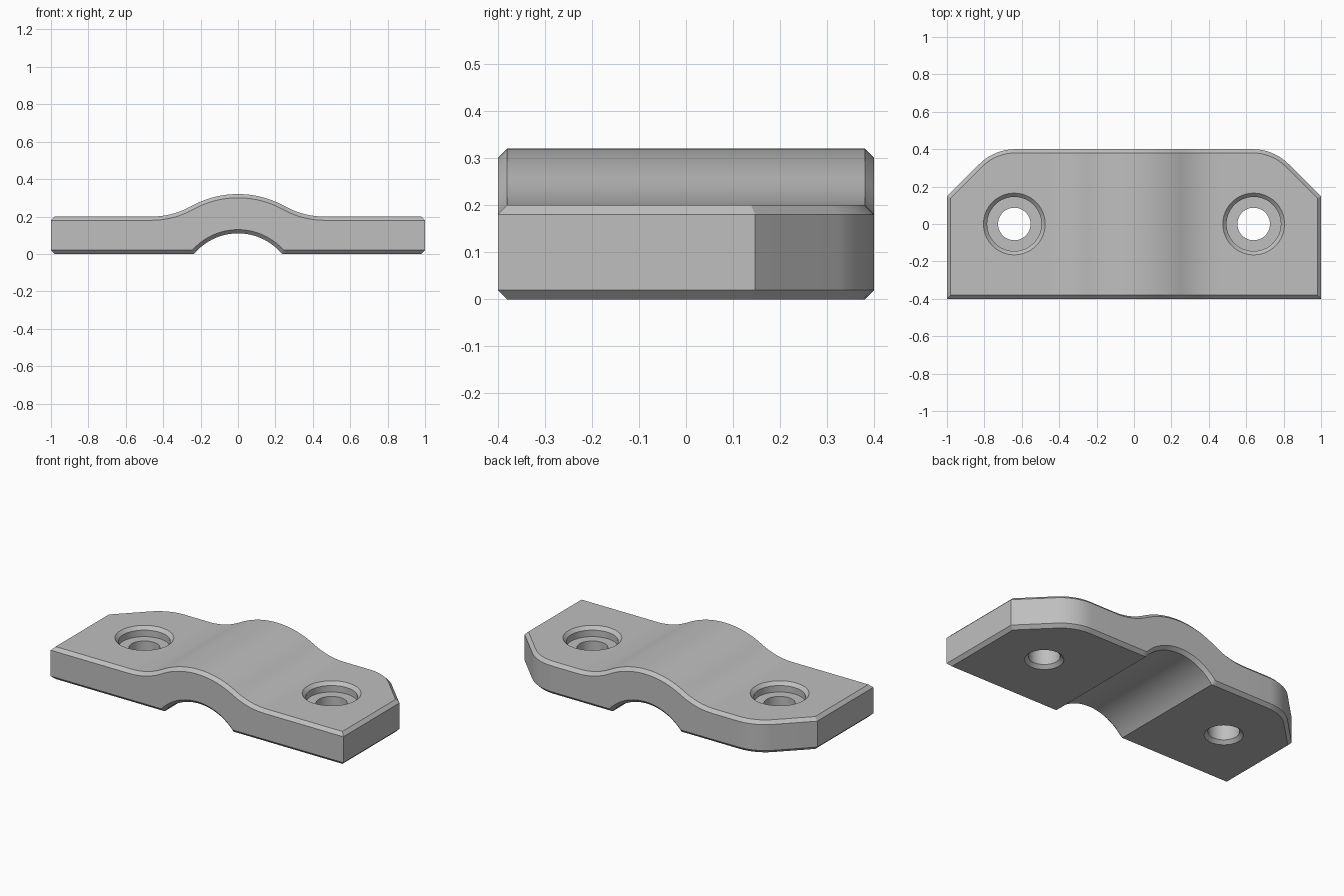
import bpy, bmesh
from math import sqrt, sin, cos, pi, radians

cube = bpy.data.objects.get("Cube")
if cube:
    bpy.data.objects.remove(cube, do_unlink=True)

C = 0.02            # chamfer size
ARCH_Z = -0.196     # shared centre height of the two saddle arcs
FLARE_X, FLARE_R = 0.46, 0.425
CORNER_X, CORNER_R = 0.635, 0.27
HOLE_X = 0.64

grey = bpy.data.materials.new("plain grey")
grey.use_nodes = True
colour = (0.52, 0.52, 0.52, 1)
grey.diffuse_color = colour
grey.node_tree.nodes["Principled BSDF"].inputs["Base Color"].default_value = colour


def top_z(x, d):
    """Upper profile: hump arc, flare arc, flat; offset inwards by d."""
    x, r, f = abs(x), 0.516 - d, FLARE_R + d
    if x >= FLARE_X:
        return 0.2 - d
    if x <= r * FLARE_X / (r + f):
        return ARCH_Z + sqrt(r * r - x * x)
    return 0.2 + FLARE_R - sqrt(f * f - (FLARE_X - x) ** 2)


def bottom_z(x, d):
    """Lower profile: pipe arch cut into a flat underside."""
    r = 0.306 + d
    return max(d, ARCH_Z + sqrt(max(0, r * r - x * x)))


def back_y(x, d):
    """Back outline: straight, rounded corner, diagonal."""
    t, r = abs(x) - CORNER_X, CORNER_R - d
    base = 0.4 - CORNER_R
    if t <= 0:
        return base + r
    if t <= r / sqrt(2):
        return base + sqrt(r * r - t * t)
    return base + r * sqrt(2) - t


def new_object(name, bm):
    bmesh.ops.recalc_face_normals(bm, faces=bm.faces)
    me = bpy.data.meshes.new(name)
    bm.to_mesh(me)
    bm.free()
    ob = bpy.data.objects.new(name, me)
    bpy.context.collection.objects.link(ob)
    me.materials.append(grey)
    return ob


# Clamp body: eight-point sections lofted along x
half = [i * 0.02 for i in range(1, 24)] + [0.235, 0.244, 0.812, 1.0]
half += [CORNER_X + CORNER_R * sin(radians(a)) for a in range(0, 46, 5)]
columns = sorted([-x for x in half] + [0] + half)

bm = bmesh.new()
sections = []
for x in columns:
    xi = max(-1 + C, min(1 - C, x))
    outer_b, inner_b = back_y(x, 0), back_y(xi, C)
    pts = [(x, -0.4, bottom_z(x, C)), (x, -0.4, top_z(x, C)),
           (xi, -0.4 + C, top_z(xi, 0)), (xi, inner_b, top_z(xi, 0)),
           (x, outer_b, top_z(x, C)), (x, outer_b, bottom_z(x, C)),
           (xi, inner_b, bottom_z(xi, 0)), (xi, -0.4 + C, bottom_z(xi, 0))]
    sections.append([bm.verts.new(p) for p in pts])
for a, b in zip(sections, sections[1:]):
    for i in range(8):
        j = (i + 1) % 8
        bm.faces.new((a[i], a[j], b[j], b[i]))
# End walls with their chamfers
for s in (sections[0], sections[-1]):
    for quad in ((0, 1, 4, 5), (1, 2, 3, 4), (0, 5, 6, 7)):
        bm.faces.new([s[i] for i in quad])
body = new_object("clamp_body", bm)


# Counterbored screw holes with chamfered rims
def hole_cutter(name, cx, n=64):
    profile = [(0.127, -0.02), (0.087, 0.02), (0.087, 0.14),
               (0.145, 0.14), (0.145, 0.18), (0.185, 0.22)]
    bm = bmesh.new()
    rings = [[bm.verts.new((cx + r * cos(2 * pi * i / n), r * sin(2 * pi * i / n), z))
              for i in range(n)] for r, z in profile]
    for a, b in zip(rings, rings[1:]):
        for i in range(n):
            j = (i + 1) % n
            bm.faces.new((a[i], a[j], b[j], b[i]))
    bm.faces.new(rings[0])
    bm.faces.new(rings[-1])
    ob = new_object(name, bm)
    ob.hide_render = True
    return ob


bpy.ops.object.select_all(action='DESELECT')
bpy.context.view_layer.objects.active = body
body.select_set(True)
for side, sx in (("left", 1), ("right", -1)):
    cutter = hole_cutter(side + "_hole_cutter", sx * HOLE_X)
    mod = body.modifiers.new(side + "_hole", 'BOOLEAN')
    mod.operation, mod.solver, mod.object = 'DIFFERENCE', 'EXACT', cutter
    bpy.ops.object.modifier_apply(modifier=mod.name)
    bpy.data.objects.remove(cutter, do_unlink=True)

bpy.ops.object.shade_smooth_by_angle(angle=radians(30))
